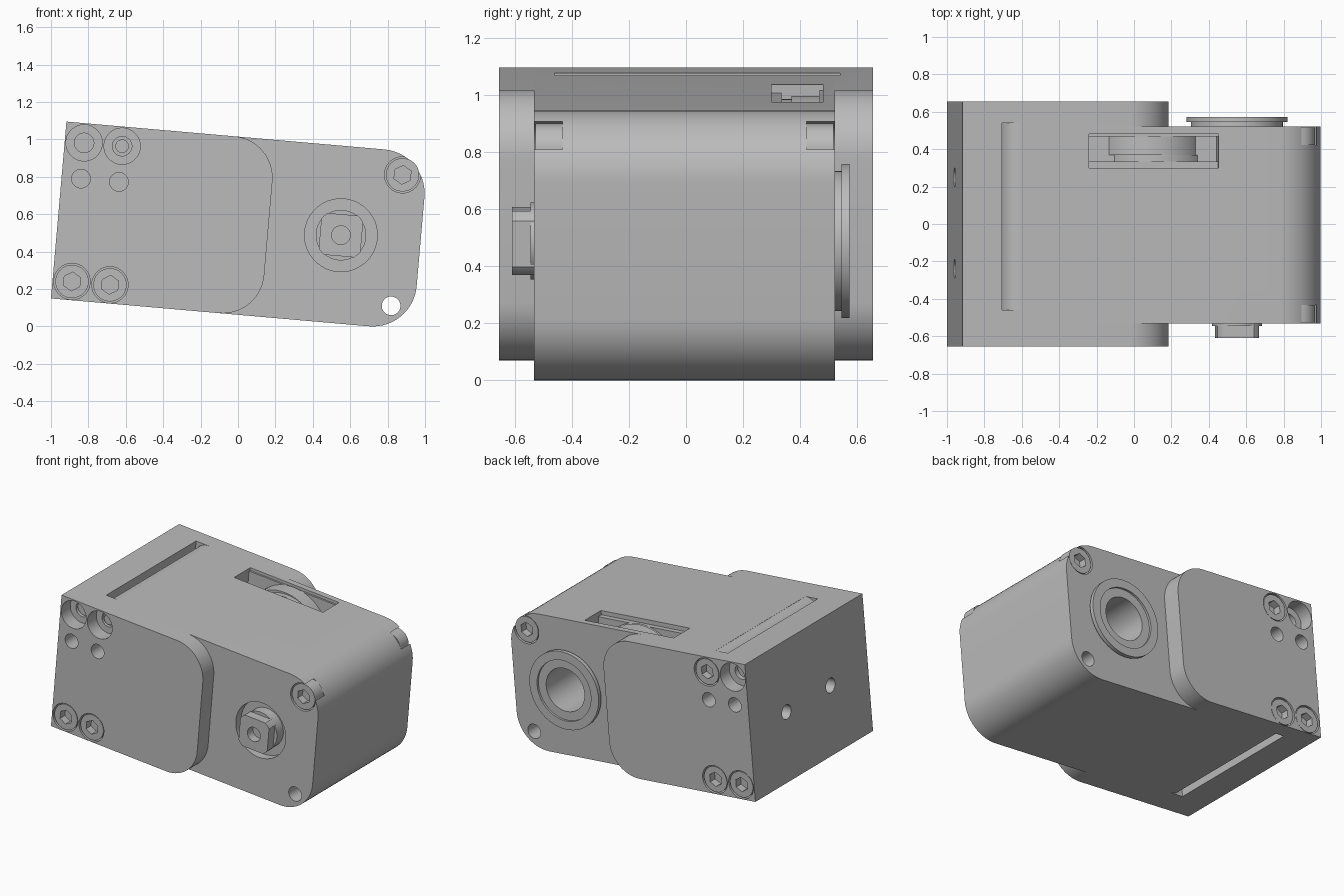
import bpy, bmesh
from math import pi, cos, sin, radians
from mathutils import Matrix

cube = bpy.data.objects.get("Cube")
if cube:
    bpy.data.objects.remove(cube, do_unlink=True)

grey = bpy.data.materials.new("machined grey")
grey.use_nodes = True
COLOUR = (0.5, 0.5, 0.5, 1)
grey.diffuse_color = COLOUR
grey.node_tree.nodes["Principled BSDF"].inputs["Base Color"].default_value = COLOUR

# The housing is built upright, then every part gets this tilt.
TILT = Matrix.Translation((-1, 0, 0.15)) @ Matrix.Rotation(radians(5), 4, 'Y')
H = 0.949                     # housing height
FRONT, BACK, CHEEK = -0.533, 0.522, 0.655
parts = []


def make(name, bm):
    bmesh.ops.recalc_face_normals(bm, faces=bm.faces)
    mesh = bpy.data.meshes.new(name)
    bm.to_mesh(mesh)
    bm.free()
    obj = bpy.data.objects.new(name, mesh)
    bpy.context.collection.objects.link(obj)
    mesh.materials.append(grey)
    return obj


def prism(name, outline, y0, y1):
    """Extrude an (x, z) outline along y."""
    bm = bmesh.new()
    face = bm.faces.new([bm.verts.new((x, y0, z)) for x, z in outline])
    new = bmesh.ops.extrude_face_region(bm, geom=[face])["geom"]
    bmesh.ops.translate(bm, vec=(0, y1 - y0, 0),
                        verts=[v for v in new if isinstance(v, bmesh.types.BMVert)])
    return make(name, bm)


def arc(cx, cz, r, a0, a1, n=14):
    return [(cx + r * cos(radians(a0 + (a1 - a0) * i / n)),
             cz + r * sin(radians(a0 + (a1 - a0) * i / n))) for i in range(n + 1)]


def rod(name, x, z, r, y0, y1, sides=40):
    return prism(name, arc(x, z, r, 90, 450, sides)[:-1], y0, y1)


def box(name, x0, x1, y0, y1, z0, z1):
    return prism(name, [(x0, z0), (x1, z0), (x1, z1), (x0, z1)], y0, y1)


def d_shape(width, r):
    """Outline square on the left, rounded on the right."""
    return ([(0, 0)] + arc(width - r, r, r, -90, 0)
            + arc(width - r, H - r, r, 0, 90) + [(0, H)])


def boolean(obj, tools, operation='DIFFERENCE'):
    for tool in tools:
        mod = obj.modifiers.new("cut", 'BOOLEAN')
        mod.operation, mod.solver, mod.object = operation, 'EXACT', tool
    bpy.context.view_layer.update()
    result = obj.evaluated_get(bpy.context.evaluated_depsgraph_get())
    mesh = bpy.data.meshes.new_from_object(result)
    obj.modifiers.clear()
    obj.data = mesh
    for tool in tools:
        bpy.data.objects.remove(tool, do_unlink=True)
    return obj


def screw(name, x, z, face, side):
    """Socket-head screw whose top is at y = face; side is the outward y sign."""
    head = rod(name, x, z, 0.089, face - side * 0.1, face - side * 0.006)
    parts.append(boolean(head, [rod("socket", x, z, 0.05, face - side * 0.06,
                                    face + side * 0.02, 6)]))


def cable_slots(y0=-0.46, y1=0.54):
    """Top and bottom slots: straight wall on one side, rolled lip on the other."""
    x0, x1 = 0.213, 0.309
    r = x1 - x0
    top = [(x0, H - r)] + arc(x1, H - r, r - 0.001, 180, 90) + [(x1, H + 0.05), (x0, H + 0.05)]
    return [prism("slot", top, y0, y1),
            prism("slot", [(x, H - z) for x, z in top], y0, y1)]


# Main housing
SX, SZ = 1.515, 0.472         # output shaft centre
CX, CZ = 1.815, 0.822         # corner screw centre
core = prism("housing", d_shape(1.942, 0.235), FRONT, BACK)
cuts = cable_slots() + [
    rod("through", CX, 0.119, 0.05, -1, 1),
    rod("bore", CX, CZ, 0.097, FRONT - 0.1, FRONT + 0.1),
    rod("bore", CX, CZ, 0.097, BACK - 0.1, BACK + 0.1),
    rod("shaft_recess", SX, SZ, 0.195, FRONT - 0.1, FRONT + 0.06),
    rod("shaft_bore", SX, SZ, 0.15, BACK - 0.4, BACK + 0.1),
    box("window", 0.68, 1.375, 0.3, 0.48, H - 0.12, H + 0.1),
]
for y in (-0.24, 0.25):
    hole = rod("end_hole", 0, 0, 0.05, -0.2, 0.2)
    hole.data.transform(Matrix.Translation((0, y, 0.47)) @ Matrix.Rotation(pi / 2, 4, 'Z'))
    cuts.append(hole)
parts.append(boolean(core, cuts))

# Wheel seen through the top window, with its guide ledges
parts += [
    rod("window_wheel", 1.03, H - 0.31, 0.3, 0.37, 0.468, 64),
    rod("window_wheel_hub", 1.05, H - 0.32, 0.3, 0.335, 0.37, 64),
    box("window_ledge_front", 0.68, 1.375, 0.3, 0.335, H - 0.12, H - 0.03),
    box("window_ledge_back", 0.68, 1.375, 0.468, 0.48, H - 0.12, H - 0.02),
]

# Side cheeks with counterbores, plain holes and screws
XS, LOW, MID, HIGH = (0.104, 0.308), 0.1, 0.652, 0.844
for label, side, inner in (("front", -1, FRONT), ("back", 1, BACK)):
    face = side * CHEEK
    cheek = prism(label + "_cheek", d_shape(1.125, 0.222), inner, face)
    cuts = []
    for x in XS:
        for z in (LOW, HIGH):
            cuts.append(rod("bore", x, z, 0.097, face - side * 0.1, face + side * 0.1))
            cuts.append(rod("hole", x, z, 0.052, inner - side * 0.01, face))
        cuts.append(rod("hole", x, MID, 0.05, inner - side * 0.01, face + side * 0.1))
        screw(label + "_lower_screw", x, LOW, face, side)
    if side > 0:
        cuts += cable_slots()
        screw("back_upper_screw", XS[1], HIGH, face, side)
    else:
        parts.append(rod("front_screw_tip", XS[1], HIGH, 0.036, inner, face + 0.1))
    parts.append(boolean(cheek, cuts))
    screw(label + "_corner_screw", CX, CZ, inner, side)

# Output shaft: round collar and clipped square drive with a centre hole
collar = rod("shaft_collar", SX, SZ, 0.135, FRONT - 0.012, FRONT + 0.1)
drive = box("square_drive", SX - 0.112, SX + 0.112, -0.61, FRONT, SZ - 0.112, SZ + 0.112)
drive = boolean(drive, [rod("clip", SX, SZ, 0.138, -1, 0)], 'INTERSECT')
parts.append(collar)
parts.append(boolean(drive, [rod("hole", SX, SZ, 0.05, -1, FRONT - 0.015)]))

# Rear bearing ring: neck, wider rim and a shallow inner step
neck = rod("bearing_neck", SX, SZ, 0.245, BACK - 0.01, 0.548, 64)
rim = rod("bearing_rim", SX, SZ, 0.27, 0.545, 0.573, 64)
parts.append(boolean(neck, [rod("bore", SX, SZ, 0.15, 0, 1)]))
parts.append(boolean(rim, [rod("bore", SX, SZ, 0.15, 0, 1),
                           rod("step", SX, SZ, 0.21, 0.558, 1, 64)]))

# Tilt everything and shade the curved walls smooth
bpy.ops.object.select_all(action='DESELECT')
for part in parts:
    part.data.transform(TILT)
    part.select_set(True)
bpy.context.view_layer.objects.active = parts[0]
bpy.ops.object.shade_smooth_by_angle(angle=radians(30))
